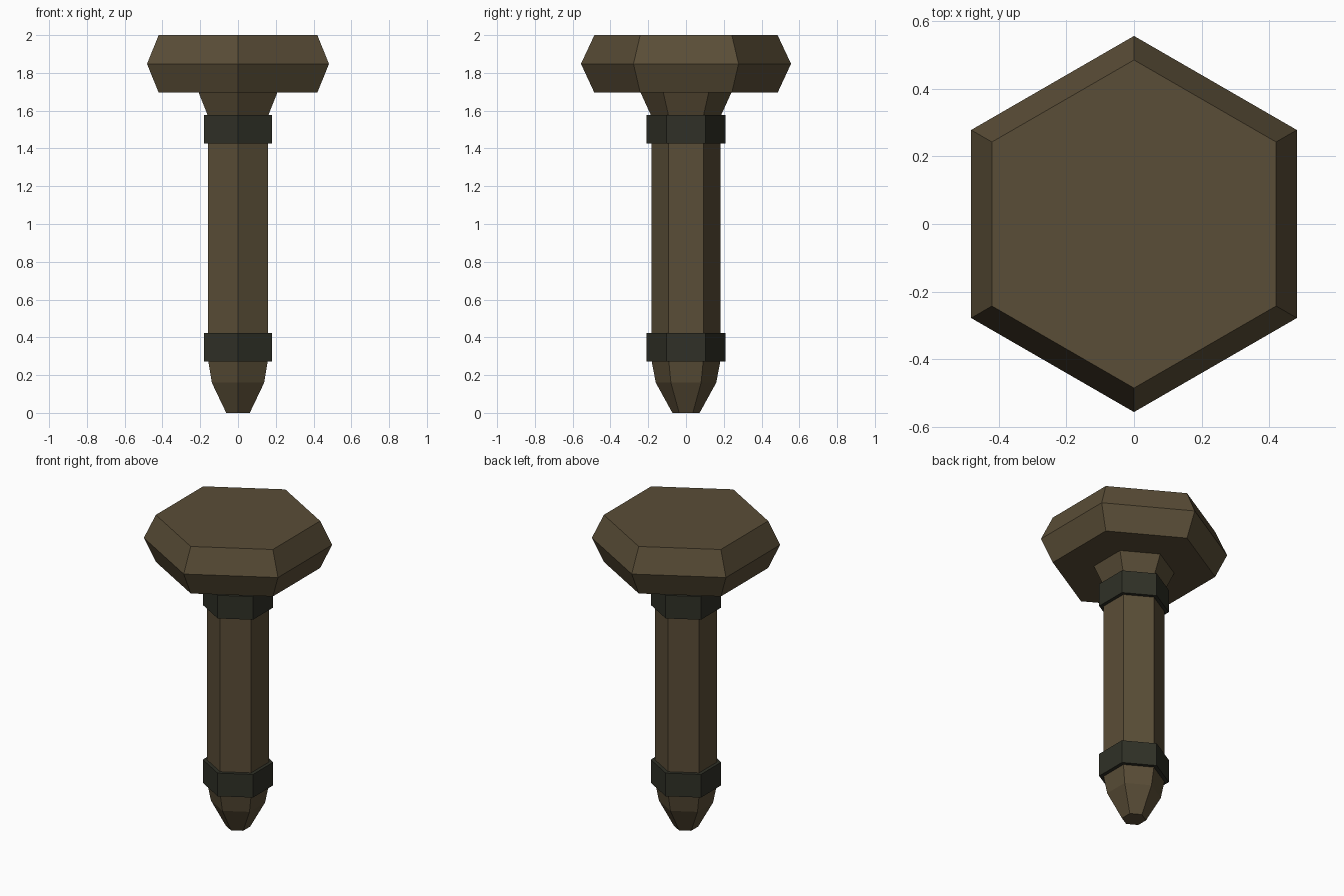
import bpy, bmesh, math

if "Cube" in bpy.data.objects:
    bpy.data.objects.remove(bpy.data.objects["Cube"])


def material(name, color):
    m = bpy.data.materials.new(name)
    m.diffuse_color = (*color, 1)
    m.use_nodes = True
    m.node_tree.nodes["Principled BSDF"].inputs["Base Color"].default_value = m.diffuse_color
    return m


brown = material("dull_bronze", (0.102, 0.075, 0.038))
dark = material("dark_iron", (0.029, 0.030, 0.020))


def hex_lathe(name, profile, mat):
    """Closed six-sided solid from (radius, z) pairs, corners on the y axis."""
    bm = bmesh.new()
    rings = []
    for r, z in profile:
        angles = [math.radians(30 + 60 * i) for i in range(6)]
        rings.append([bm.verts.new((r * math.cos(a), r * math.sin(a), z)) for a in angles])
    for low, high in zip(rings, rings[1:]):
        for i in range(6):
            j = (i + 1) % 6
            bm.faces.new((low[i], low[j], high[j], high[i]))
    bm.faces.new(rings[0][::-1])
    bm.faces.new(rings[-1])
    mesh = bpy.data.meshes.new(name)
    bm.to_mesh(mesh)
    bm.free()
    mesh.materials.append(mat)
    obj = bpy.data.objects.new(name, mesh)
    bpy.context.collection.objects.link(obj)
    return obj


# Shaft with tapered tip, flared neck and bevelled head
hex_lathe("pin_body", [(0.072, 0), (0.16, 0.16), (0.183, 0.28), (0.183, 1.57),
                       (0.24, 1.695), (0.485, 1.695), (0.556, 1.848), (0.485, 2.0)], brown)

# Two dark collars around the shaft
for name, z in (("lower_band", 0.273), ("upper_band", 1.427)):
    hex_lathe(name, [(0.208, z), (0.208, z + 0.15)], dark)
